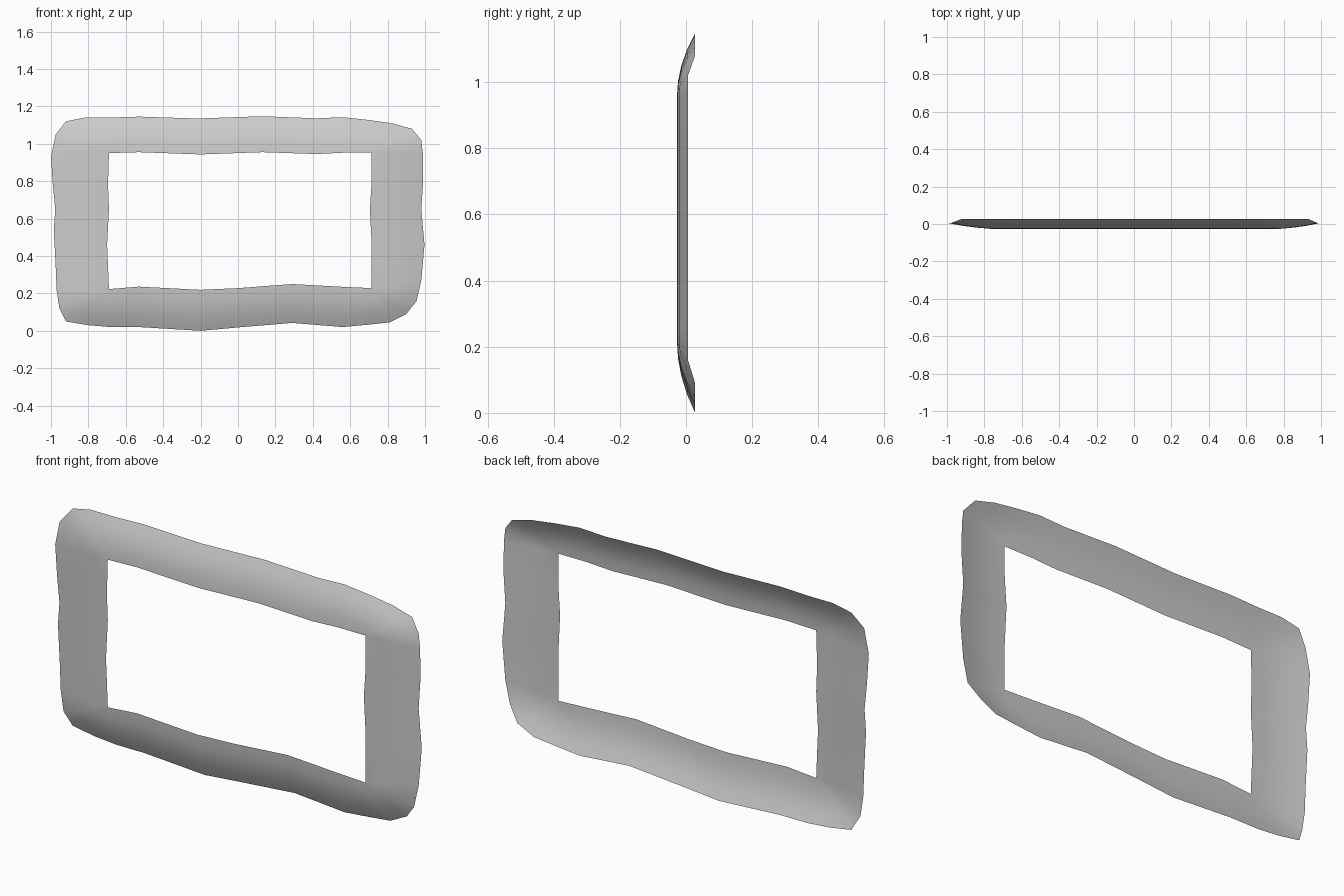
import bpy, bmesh

if "Cube" in bpy.data.objects:
    bpy.data.objects.remove(bpy.data.objects["Cube"])

FRONT, SIDE, BACK = -0.0275, 0.006, 0.0275   # depths: inner lip, side rims, top/bottom rims

# Straight bars, clockwise from the front: (outer x, outer z, inner x, inner z)
left = [(-0.975, 0.35, -0.695, 0.35), (-0.985, 0.54, -0.70, 0.46),
        (-0.977, 0.65, -0.69, 0.65), (-0.99, 0.78, -0.695, 0.78)]
top = [(-0.53, 1.145, -0.53, 0.955), (-0.22, 1.135, -0.2, 0.943), (0.13, 1.147, 0.13, 0.955),
       (0.42, 1.136, 0.42, 0.945), (0.56, 1.142, 0.56, 0.952)]
right = [(0.99, 0.8, 0.715, 0.8), (0.98, 0.65, 0.705, 0.65), (0.997, 0.46, 0.715, 0.46)]
bottom = [(0.56, 0.02, 0.56, 0.235), (0.29, 0.042, 0.29, 0.25), (0.0, 0.018, 0.0, 0.228),
          (-0.2, 0.0, -0.2, 0.219), (-0.53, 0.02, -0.53, 0.236)]

# Rounded corners: inner corner, then the outer arc
top_left = ((-0.69, 0.95), [(-1.0, 0.93), (-0.975, 1.05), (-0.92, 1.12), (-0.82, 1.14), (-0.68, 1.14)])
top_right = ((0.715, 0.952), [(0.7, 1.127), (0.82, 1.11), (0.93, 1.08), (0.98, 1.02), (0.988, 0.95)])
bottom_right = ((0.715, 0.228), [(0.98, 0.27), (0.955, 0.16), (0.9, 0.09), (0.81, 0.045), (0.7, 0.033)])
bottom_left = ((-0.69, 0.223), [(-0.68, 0.02), (-0.8, 0.03), (-0.92, 0.05), (-0.955, 0.12), (-0.97, 0.22)])


def bar(points, depth):
    return [((a, b), (c, d), depth) for a, b, c, d in points]


def corner(data, start_is_side):
    inner, arc = data
    flags = [SIDE, SIDE, BACK, BACK, BACK]
    if not start_is_side:
        flags.reverse()
    return [(p, inner, y) for p, y in zip(arc, flags)]


sections = (bar(left, SIDE) + corner(top_left, True) + bar(top, BACK) + corner(top_right, False)
            + bar(right, SIDE) + corner(bottom_right, True) + bar(bottom, BACK)
            + corner(bottom_left, False))

# Curved thin shell: each section bows back from the inner lip to the outer rim
bm = bmesh.new()
STEPS = 4
rows, lip = [], {}
for outer, inner, depth in sections:
    if inner not in lip:
        lip[inner] = bm.verts.new((inner[0], FRONT, inner[1]))
    row = [lip[inner]]
    for i in range(1, STEPS + 1):
        t = i / STEPS
        row.append(bm.verts.new((inner[0] + (outer[0] - inner[0]) * t,
                                 FRONT + (depth - FRONT) * t ** 2,
                                 inner[1] + (outer[1] - inner[1]) * t)))
    rows.append(row)
for k, a in enumerate(rows):
    b = rows[(k + 1) % len(rows)]
    for i in range(STEPS):
        quad = [a[i], b[i], b[i + 1], a[i + 1]]
        face = bm.faces.new(list(dict.fromkeys(quad)))
        face.smooth = True
bm.normal_update()
if sum(f.normal.y for f in bm.faces) > 0:
    bmesh.ops.reverse_faces(bm, faces=bm.faces[:])

mesh = bpy.data.meshes.new("frame")
bm.to_mesh(mesh)
bm.free()
bpy.context.collection.objects.link(bpy.data.objects.new("frame", mesh))
